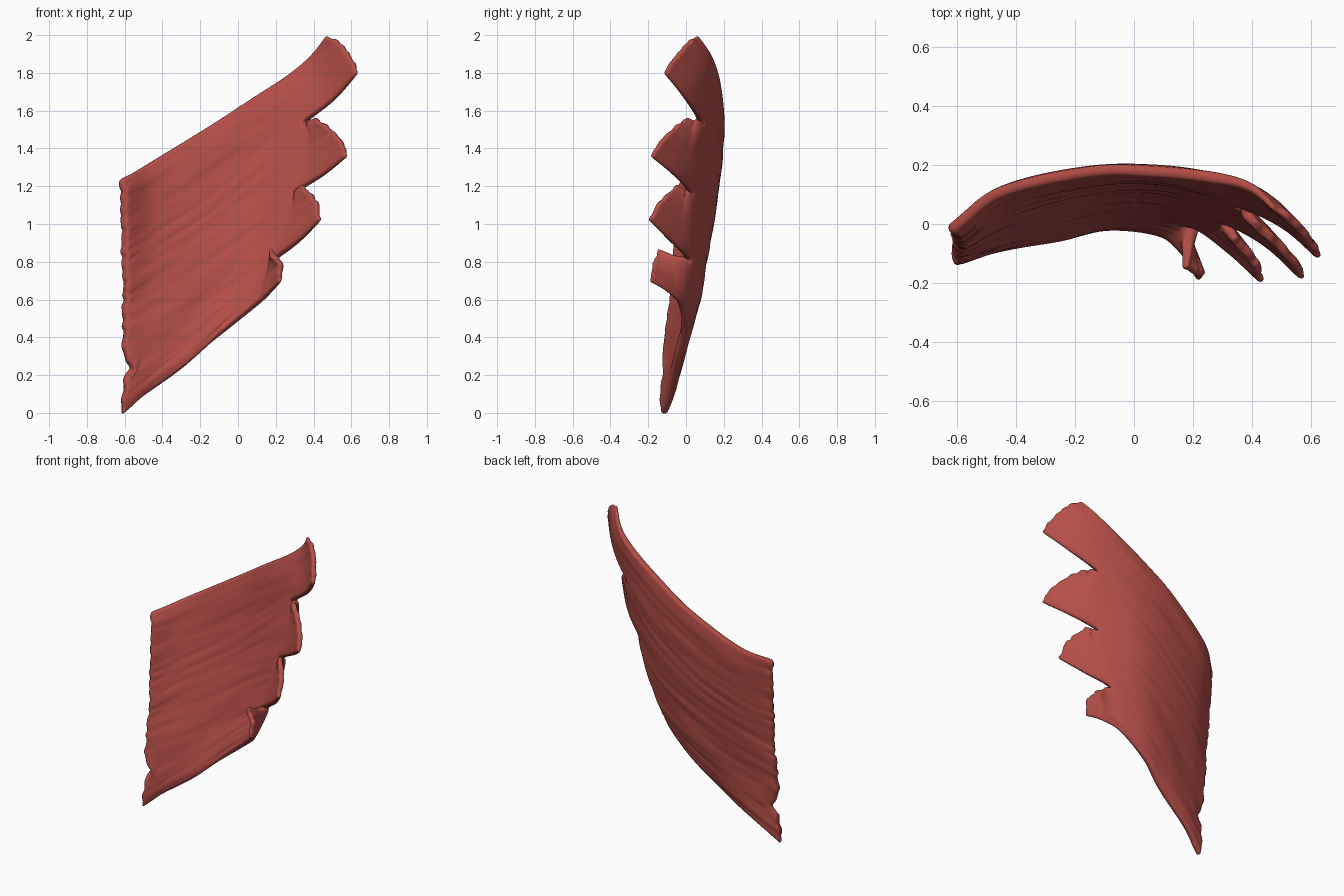
import bpy, bmesh, math, random
from mathutils import Vector, noise

random.seed(4)
cube = bpy.data.objects.get("Cube")
if cube:
    bpy.data.objects.remove(cube)

ACROSS, ALONG = 16, 8          # cells per strip, cells per station
NOTCH = 4                      # station where the strips separate
ROWS = (NOTCH + 2) * ALONG

# Fibre lines of the joined sheet, bottom to top, each from left edge to notch
fibres = [
    [(-.605, -.12, -.01), (-.5, -.08, .09), (-.28, -.05, .25), (-.1, -.01, .41), (.08, -.03, .56)],
    [(-.61, -.1, .31), (-.42, -.04, .4), (-.2, .03, .54), (0, .055, .68), (.19, .01, .81)],
    [(-.605, -.07, .6), (-.42, .02, .72), (-.15, .095, .89), (.08, .105, 1.03), (.3, .025, 1.165)],
    [(-.605, -.05, .9), (-.43, .07, 1.01), (-.15, .14, 1.17), (.1, .15, 1.34), (.35, .075, 1.535)],
    [(-.615, -.025, 1.235), (-.46, .11, 1.33), (-.15, .175, 1.52), (.08, .18, 1.67), (.28, .16, 1.8)],
]
# Free finger ends, bottom to top: lower edge (middle, tip), upper edge (middle, tip)
fingers = [
    [(.165, -.09, .635), (.23, -.19, .7), (.18, -.07, .835), (.165, -.15, .86)],
    [(.325, -.09, .91), (.435, -.2, 1.02), (.315, -.01, 1.185), (.335, -.05, 1.205)],
    [(.455, -.07, 1.26), (.58, -.19, 1.36), (.38, .04, 1.55), (.405, 0, 1.565)],
    [(.51, 0, 1.66), (.635, -.12, 1.8), (.39, .13, 1.895), (.475, .06, 2.005)],
]


def spline(pts, u):
    """Smooth curve through pts; u counts the points."""
    p = [Vector(q) for q in pts]
    p = [2 * p[0] - p[1]] + p + [2 * p[-1] - p[-2]]
    i = min(int(u), len(pts) - 2)
    f = u - i
    a, b, c, d = p[i:i + 4]
    return 0.5 * (2 * b + (c - a) * f + (2 * a - 5 * b + 4 * c - d) * f * f
                  + (3 * b - a - 3 * c + d) * f ** 3)


def strip_path(k, s):
    """Control points of one fibre at fraction s across strip k."""
    path = [spline([line[i] for line in fibres], k + s) for i in range(NOTCH + 1)]
    low_mid, low_tip, up_mid, up_tip = map(Vector, fingers[k])
    bow = math.sin(math.pi * s)
    mid, tip = low_mid.lerp(up_mid, s), low_tip.lerp(up_tip, s)
    out = Vector((.025, 0, .02)) * bow
    return path + [mid + out * 0.5, tip + out]


mesh = bpy.data.meshes.new("muscle_sheet")
sheet = bpy.data.objects.new("muscle_sheet", mesh)
bpy.context.collection.objects.link(sheet)
group = sheet.vertex_groups.new(name="thickness")

bm = bmesh.new()
layer = bm.verts.layers.deform.verify()
cache = {}
for k in range(len(fingers)):
    grid = []
    for j in range(ACROSS + 1):
        path = strip_path(k, j / ACROSS)
        column = []
        jag = random.uniform(-.014, .008)
        for r in range(ROWS + 1):
            u = r / ALONG
            col = k * ACROSS + j
            key = (col, r) if u <= NOTCH else (k, col, r)
            if key not in cache:
                p = spline(path, u)
                # Fibre grooves running along the sheet
                groove = noise.noise((col * .45, u * .7, 0)) + .6 * noise.noise((col * .15, u * .9, 5))
                p.y += .006 * groove
                # Ragged left edge with a bite near the bottom
                edge = max(0, 1 - u * 2)
                p.x += edge * (jag + .06 * math.exp(-((col - .75 * ACROSS) / 2.2) ** 2))
                # Ragged finger tips
                tip = max(0, u - NOTCH) / 2
                p += Vector((.7, 0, .7)) * jag * tip ** 3
                v = bm.verts.new(p)
                rim = min(col, 4 * ACROSS - col) / 4
                if u > NOTCH:
                    rim = min(rim, min(j, ACROSS - j) / 4 + .4)
                weight = min(1, .6 + .4 * rim) * (1 - .5 * tip)
                v[layer][group.index] = max(.3, weight)
                cache[key] = v
            column.append(cache[key])
        grid.append(column)
    for a, b in zip(grid, grid[1:]):
        for r in range(ROWS):
            bm.faces.new((a[r], a[r + 1], b[r + 1], b[r]))
bmesh.ops.recalc_face_normals(bm, faces=bm.faces)
bm.to_mesh(mesh)
bm.free()

# Flesh thickness and softened rim
solid = sheet.modifiers.new("thickness", 'SOLIDIFY')
solid.thickness = .058
solid.offset = 0
solid.vertex_group = group.name
soft = sheet.modifiers.new("soft_rim", 'SUBSURF')
soft.levels = soft.render_levels = 1

red = bpy.data.materials.new("muscle_red")
red.use_nodes = True
colour = (.46, .077, .065, 1)
red.diffuse_color = colour
red.node_tree.nodes["Principled BSDF"].inputs["Base Color"].default_value = colour
mesh.materials.append(red)
for f in mesh.polygons:
    f.use_smooth = True
